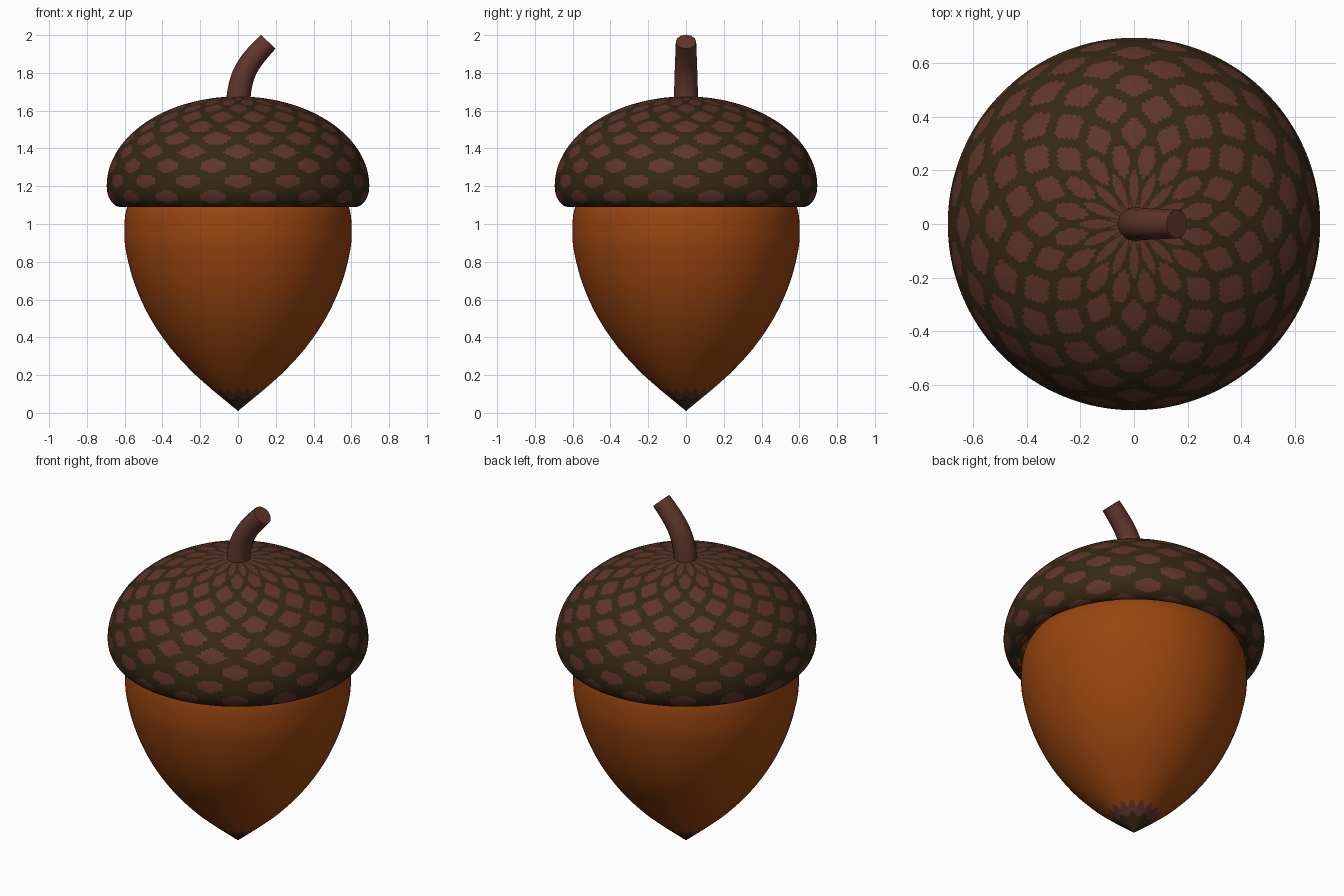
import bpy, bmesh
from math import sin, cos, pi, radians, degrees
from mathutils import Vector

cube = bpy.data.objects.get("Cube")
if cube:
    bpy.data.objects.remove(cube, do_unlink=True)


def material(name, rgb):
    m = bpy.data.materials.new(name)
    m.use_nodes = True
    m.diffuse_color = (*rgb, 1)
    bsdf = next(n for n in m.node_tree.nodes if n.type == 'BSDF_PRINCIPLED')
    bsdf.inputs["Base Color"].default_value = (*rgb, 1)
    return m


OLIVE = material("dark olive", (0.036, 0.021, 0.007))
BROWN = material("reddish brown", (0.115, 0.036, 0.024))
ORANGE = material("nut orange", (0.32, 0.06, 0.005))
SEGS = 192


def smooth(obj):
    bpy.ops.object.select_all(action='DESELECT')
    obj.select_set(True)
    bpy.context.view_layer.objects.active = obj
    bpy.ops.object.shade_smooth_by_angle(angle=radians(40))


def lathe(name, profile, mats, rule):
    """Revolve (radius, z) points; rule(angle, row, z) gives the material index."""
    bm = bmesh.new()
    rings = []
    for r, z in profile:
        rings.append([bm.verts.new((r * cos(2 * pi * i / SEGS), r * sin(2 * pi * i / SEGS), z))
                      for i in range(SEGS)])
    for row in range(len(rings) - 1):
        a, b = rings[row], rings[row + 1]
        z = (profile[row][1] + profile[row + 1][1]) / 2
        for i in range(SEGS):
            j = (i + 1) % SEGS
            f = bm.faces.new((a[i], a[j], b[j], b[i]))
            f.material_index = rule((i + 0.5) * 2 * pi / SEGS, row, z)
    bmesh.ops.remove_doubles(bm, verts=bm.verts, dist=1e-5)
    bmesh.ops.recalc_face_normals(bm, faces=bm.faces)
    mesh = bpy.data.meshes.new(name)
    bm.to_mesh(mesh)
    bm.free()
    for m in mats:
        mesh.materials.append(m)
    obj = bpy.data.objects.new(name, mesh)
    bpy.context.collection.objects.link(obj)
    smooth(obj)


def spline(pts, steps):
    """Smooth curve through the points."""
    p = [Vector(q) for q in pts]
    p = [2 * p[0] - p[1]] + p + [2 * p[-1] - p[-2]]
    out = []
    for k in range(1, len(p) - 2):
        a, b, c, d = p[k - 1:k + 3]
        for s in range(steps):
            t = s / steps
            out.append(0.5 * (2 * b + (c - a) * t + (2 * a - 5 * b + 4 * c - d) * t ** 2
                              + (3 * b - a - 3 * c + d) * t ** 3))
    return [tuple(v) for v in out] + [tuple(p[-2])]


# Nut with a dark tip and a scalloped brown band
nut_profile = spline([(0, 0.01), (0.085, 0.08), (0.145, 0.13), (0.25, 0.225), (0.37, 0.36),
                      (0.475, 0.52), (0.55, 0.69), (0.592, 0.85), (0.602, 0.96),
                      (0.59, 1.08), (0.54, 1.17)], 8)


def nut_rule(a, row, z):
    if z < 0.08 + 0.008 * cos(8 * a):
        return 1
    return 2 if z < 0.118 + 0.013 * cos(16 * a) else 0


lathe("nut", nut_profile, [ORANGE, OLIVE, BROWN], nut_rule)

# Cap: dome, rolled rim, underside; lats holds the pattern latitude of each row
cap_profile, lats = [], []
for k in range(76):
    t = radians(90 - 1.2 * k)
    cap_profile.append((0.695 * cos(t), 1.2 + 0.475 * sin(t)))
    lats.append(90 - 1.2 * k)
for k in range(1, 19):
    u = radians(-5 * k)
    cap_profile.append((0.62 + 0.075 * cos(u), 1.2 + 0.11 * sin(u)))
    lats.append(degrees(u) * 17 / 90)
for r, z in [(0.61, 1.095), (0.6, 1.105), (0.585, 1.12), (0.56, 1.14)]:
    cap_profile.append((r, z))
    lats.append(lats[-1] - 2)


def cap_rule(a, row, z):
    lat = (lats[row] + lats[row + 1]) / 2
    k = round((lat - 3.6) / 9.5)
    for n in (k - 1, k, k + 1):
        phase = a * 16 / (2 * pi) + 0.5 * (n % 2)
        across = abs(phase - round(phase))
        along = abs(lat - 3.6 - 9.5 * n)
        grow = max(0, n) / 9
        if (across / (0.29 + 0.06 * grow)) ** 1.5 + (along / (4.3 + 1.9 * grow)) ** 1.5 < 1:
            return 2 if lat < -17 else 1
    return 0


lathe("cap", cap_profile, [OLIVE, BROWN, ORANGE], cap_rule)

# Stem: tapered bent tube
curve = bpy.data.curves.new("stem", 'CURVE')
curve.dimensions = '3D'
curve.bevel_depth = 0.065
curve.bevel_resolution = 4
curve.resolution_u = 16
curve.use_fill_caps = True
bez = curve.splines.new('BEZIER')
bez.bezier_points.add(1)
ends = [((0, 1.6), (0, 1.5), (0, 1.8), 1.0), ((0.16, 1.965), (0.06, 1.86), (0.25, 2.06), 0.83)]
for point, (co, left, right, radius) in zip(bez.bezier_points, ends):
    point.handle_left_type = point.handle_right_type = 'FREE'
    point.co = (co[0], 0, co[1])
    point.handle_left = (left[0], 0, left[1])
    point.handle_right = (right[0], 0, right[1])
    point.radius = radius
curve.materials.append(BROWN)
stem = bpy.data.objects.new("stem", curve)
bpy.context.collection.objects.link(stem)
bpy.ops.object.select_all(action='DESELECT')
stem.select_set(True)
bpy.context.view_layer.objects.active = stem
bpy.ops.object.convert(target='MESH')
smooth(bpy.context.view_layer.objects.active)
